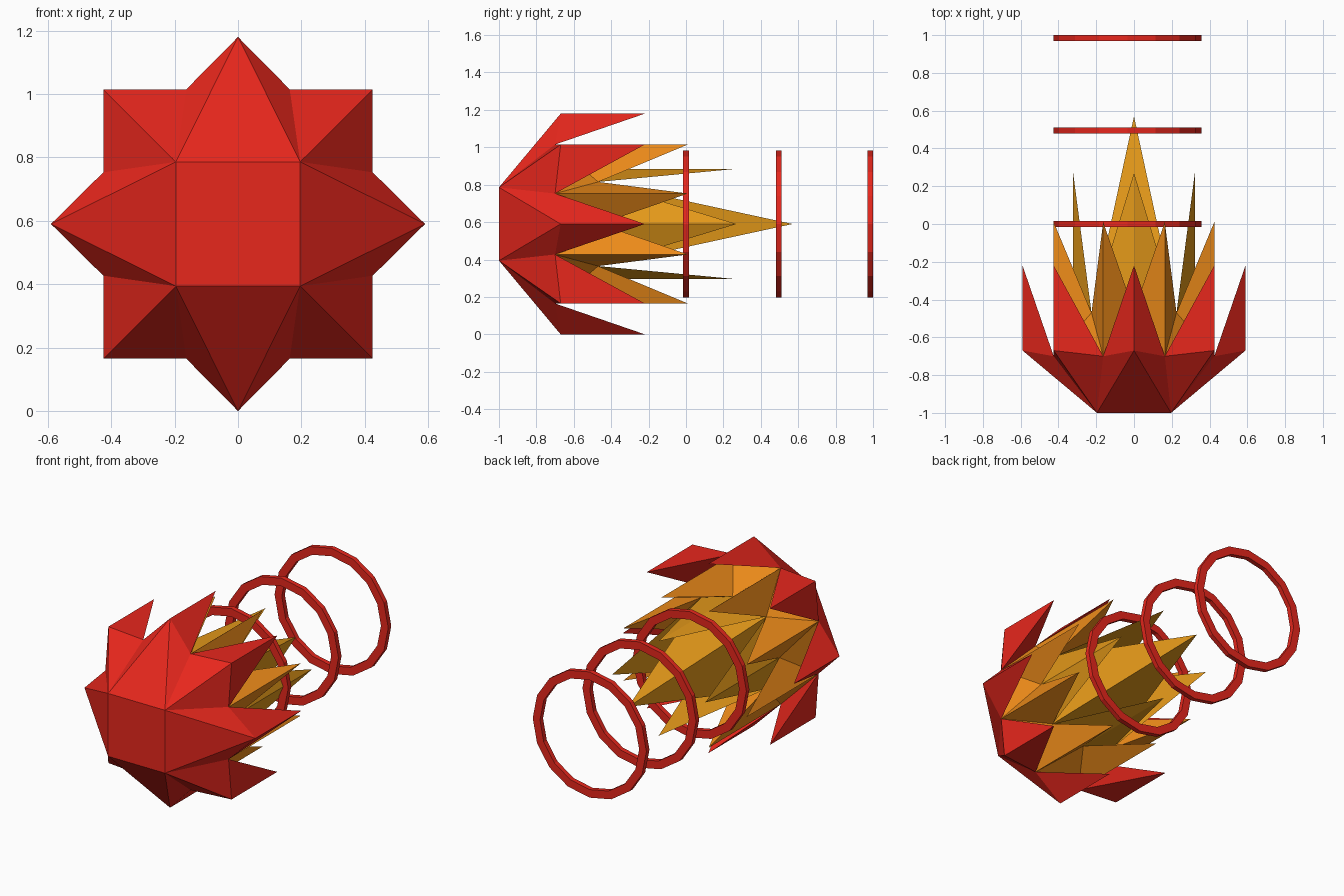
import bpy, bmesh, math
from mathutils import Vector

if "Cube" in bpy.data.objects:
    bpy.data.objects.remove(bpy.data.objects["Cube"])

CZ = 0.59  # height of the long axis


def material(name, rgb):
    m = bpy.data.materials.new(name)
    m.diffuse_color = (*rgb, 1)
    m.use_nodes = True
    m.node_tree.nodes["Principled BSDF"].inputs["Base Color"].default_value = m.diffuse_color
    return m


red = material("red", (0.80, 0.02, 0.012))
orange = material("orange", (0.85, 0.26, 0.01))
amber = material("amber", (0.78, 0.32, 0.01))


def build(name, polys, mat):
    """Weld a list of polygons into one flat-shaded object."""
    bm = bmesh.new()
    for p in polys:
        bm.faces.new([bm.verts.new(v) for v in p])
    bmesh.ops.remove_doubles(bm, verts=bm.verts, dist=0.0005)
    bmesh.ops.recalc_face_normals(bm, faces=bm.faces)
    me = bpy.data.meshes.new(name)
    bm.to_mesh(me)
    bm.free()
    me.materials.append(mat)
    ob = bpy.data.objects.new(name, me)
    bpy.context.collection.objects.link(ob)
    return ob


def spike(base, tip):
    return [(base[i], base[(i + 1) % len(base)], tip) for i in range(len(base))]


def at_y(p, y):
    return Vector((p.x, y, p.z))


def ring8(axis_x, axis_z, axis_y, diag, diag_y):
    """Eight points: even ones on the axes, odd ones on the diagonals."""
    out = []
    for k in range(8):
        c, s = round(math.cos(k * math.pi / 4), 3), round(math.sin(k * math.pi / 4), 3)
        if k % 2 == 0:
            out.append(Vector((axis_x * c, axis_y, CZ + axis_z * s)))
        else:
            out.append(Vector((math.copysign(diag, c), diag_y, CZ + math.copysign(diag, s))))
    return out


# Shared rings: front square, rim points, valleys between them, inner valleys
A = ring8(0, 0, -1, 0.196, -1)
P = ring8(0.59, 0.59, -0.67, 0.425, -0.67)
V = []
for k in range(8):
    a, d = (P[k], P[k + 1]) if k % 2 == 0 else (P[(k + 1) % 8], P[k])
    sx, sz = math.copysign(1, d.x), math.copysign(1, d.z - CZ)
    x, z = (0.425, 0.163) if abs(a.x) > 0.1 else (0.163, 0.425)
    V.append(Vector((sx * x, -0.70, CZ + sz * z)))
W = ring8(0.322, 0.295, -0.46, 0.225, -0.47)

# Red head: faceted nose with eight swept-back spikes
polys = [A[1::2], V]
for k in range(8):
    n = (k + 1) % 8
    corner = A[k] if k % 2 else A[n]
    polys += [(corner, P[k], V[k]), (corner, V[k], P[n])]
    if k % 2 == 0:
        polys.append((A[k - 1], A[n], P[k]))
    tip = at_y(P[k], -0.22)
    polys += spike((V[k - 1], P[k], V[k]), tip)[:2]
    polys.append((V[k - 1], V[k], tip))
build("head", polys, red)

# Outer flames: eight spikes behind the rim valleys
polys = [V, W]
for k in range(8):
    n = (k + 1) % 8
    polys.append((V[k - 1], V[k], W[k]))
    polys += spike((V[k], W[k], W[n]), at_y(V[k], 0.01))
build("outer_flames", polys, orange)

# Inner flames: four spikes on the axes around one long centre spike
polys = [W]
for k in range(0, 8, 2):
    polys += spike((W[k - 1], W[k], W[k + 1]), at_y(W[k], 0.27))
polys += spike(W[1::2], Vector((0, 0.57, CZ)))
build("inner_flames", polys, amber)


# Trailing rings: square section, sixteen sides
def hoop(name, y, n=16, ro=0.392, ri=0.342, t=0.015):
    def pt(i, r, dy):
        a = 2 * math.pi * i / n
        return Vector((-0.035 + r * math.cos(a), y + dy, CZ + r * math.sin(a)))
    section = [(ro, -t), (ro, t), (ri, t), (ri, -t)]
    polys = []
    for i in range(n):
        for j in range(4):
            s, e = section[j], section[(j + 1) % 4]
            polys.append((pt(i, *s), pt(i + 1, *s), pt(i + 1, *e), pt(i, *e)))
    build(name, polys, red)


for label, y in (("front", 0.0), ("middle", 0.495), ("rear", 0.985)):
    hoop(label + "_ring", y)
